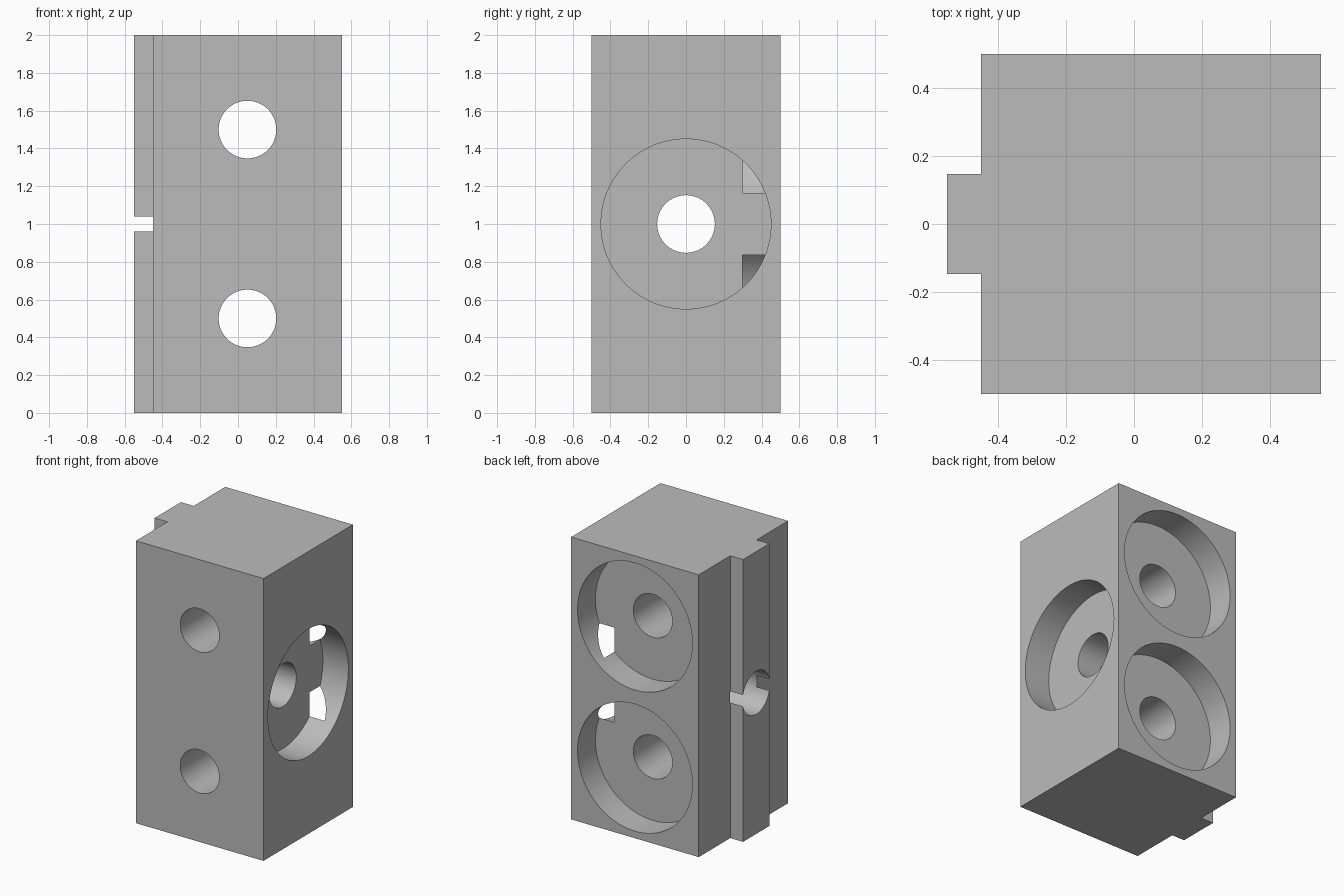
import bpy
import bmesh
from math import pi
from mathutils import Matrix, Vector

cube = bpy.data.objects.get("Cube")
if cube:
    bpy.data.objects.remove(cube, do_unlink=True)

grey = bpy.data.materials.new("plain grey")
grey.use_nodes = True
colour = (0.5, 0.5, 0.5, 1)
grey.diffuse_color = colour
grey.node_tree.nodes["Principled BSDF"].inputs["Base Color"].default_value = colour


def make_object(name, bm):
    bmesh.ops.recalc_face_normals(bm, faces=bm.faces)
    mesh = bpy.data.meshes.new(name)
    bm.to_mesh(mesh)
    bm.free()
    mesh.materials.append(grey)
    obj = bpy.data.objects.new(name, mesh)
    bpy.context.collection.objects.link(obj)
    return obj


# Block with a full-height rib: one profile, extruded upwards
SIDE, RIB = 0.5, 0.147
profile = [(-0.45, -SIDE), (0.55, -SIDE), (0.55, SIDE), (-0.45, SIDE),
           (-0.45, RIB), (-0.55, RIB), (-0.55, -RIB), (-0.45, -RIB)]
bm = bmesh.new()
base = bm.faces.new([bm.verts.new((x, y, 0)) for x, y in profile])
top = bmesh.ops.extrude_face_region(bm, geom=[base])["geom"]
bmesh.ops.translate(bm, vec=(0, 0, 2),
                    verts=[v for v in top if isinstance(v, bmesh.types.BMVert)])
block = make_object("connector_block", bm)


def bore(name, start, end, radius):
    """Cut a round hole from start to end out of the block."""
    start, end = Vector(start), Vector(end)
    axis = end - start
    turn = axis.to_track_quat("Z", "Y").to_matrix().to_4x4()
    bm = bmesh.new()
    bmesh.ops.create_cone(bm, cap_ends=True, segments=96, radius1=radius,
                          radius2=radius, depth=axis.length,
                          matrix=Matrix.Translation((start + end) / 2) @ turn)
    cutter = make_object(name, bm)
    cutter.hide_render = True
    mod = block.modifiers.new(name, "BOOLEAN")
    mod.operation, mod.solver, mod.object = "DIFFERENCE", "EXACT", cutter
    bpy.context.view_layer.objects.active = block
    bpy.ops.object.modifier_apply(modifier=name)
    bpy.data.objects.remove(cutter, do_unlink=True)


HOLE, RECESS = 0.1525, 0.45

# Two holes front to back, each with a wide recess at the back
for z in (0.5, 1.5):
    bore("back_recess", (0.05, 0.3, z), (0.05, 0.7, z), RECESS)
    bore("front_hole", (0.05, -0.7, z), (0.05, 0.7, z), HOLE)

# One hole side to side, with a wide recess on the +x side
bore("side_recess", (0.35, 0, 1), (0.75, 0, 1), RECESS)
bore("side_hole", (-0.8, 0, 1), (0.8, 0, 1), HOLE)

# Smooth bores, crisp edges
bpy.ops.object.select_all(action="DESELECT")
block.select_set(True)
bpy.context.view_layer.objects.active = block
bpy.ops.object.shade_smooth_by_angle(angle=pi / 6)
